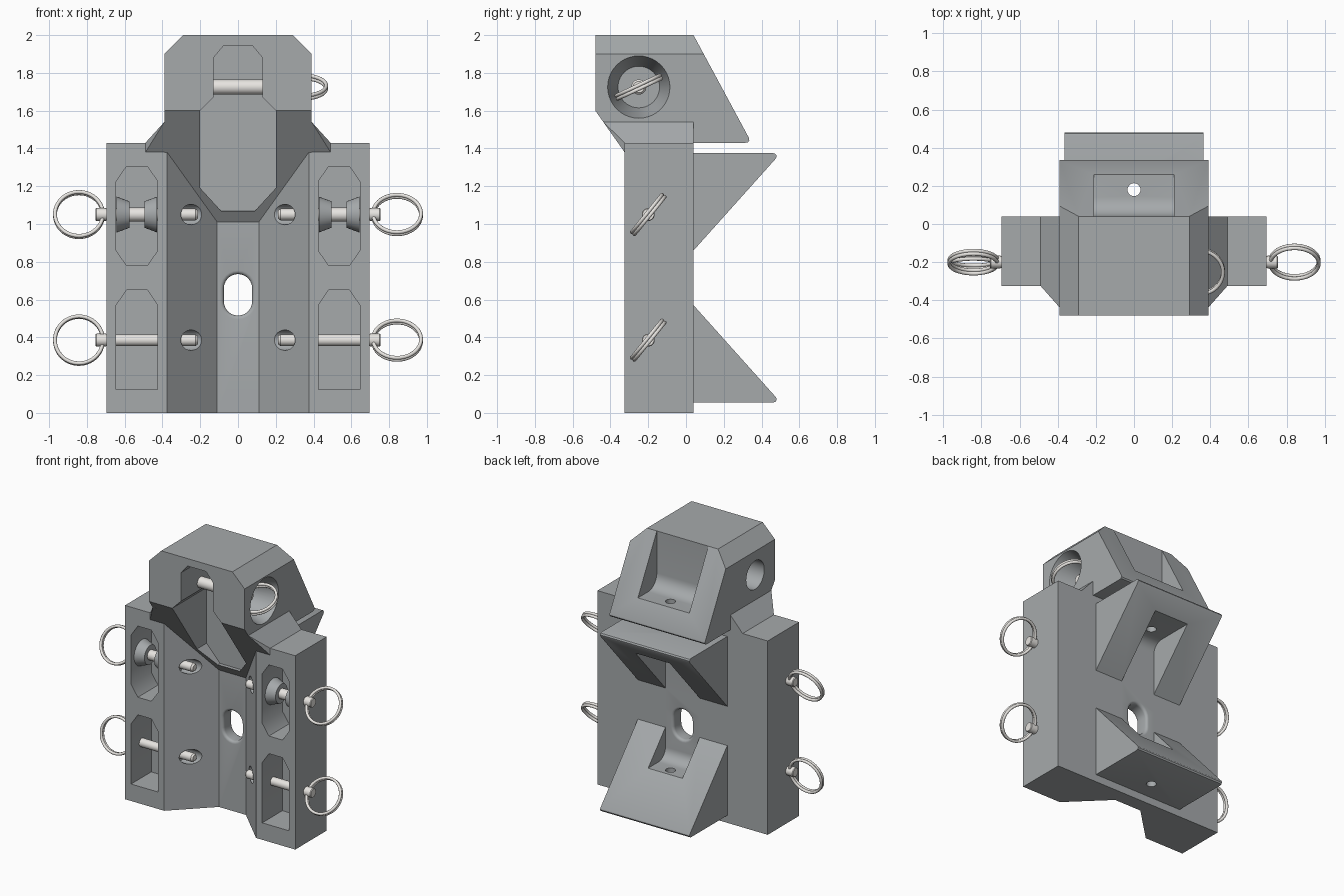
import bpy, bmesh
from math import sin, cos, pi, radians
from mathutils import Matrix

if "Cube" in bpy.data.objects:
    bpy.data.objects.remove(bpy.data.objects["Cube"])


def material(name, rgb):
    m = bpy.data.materials.new(name)
    m.diffuse_color = (*rgb, 1)
    m.use_nodes = True
    m.node_tree.nodes["Principled BSDF"].inputs["Base Color"].default_value = m.diffuse_color
    return m


DARK = material('dark_grey', (0.38, 0.40, 0.41))
LIGHT = material('light_metal', (0.80, 0.78, 0.75))


def finish(name, bm):
    bmesh.ops.recalc_face_normals(bm, faces=bm.faces)
    me = bpy.data.meshes.new(name)
    bm.to_mesh(me)
    bm.free()
    ob = bpy.data.objects.new(name, me)
    bpy.context.collection.objects.link(ob)
    return ob


def loft(name, rings):
    """Skin closed rings of points and cap both ends."""
    bm = bmesh.new()
    rows = [[bm.verts.new(p) for p in r] for r in rings]
    n = len(rows[0])
    for a, b in zip(rows, rows[1:]):
        for i in range(n):
            j = (i + 1) % n
            bm.faces.new((a[i], a[j], b[j], b[i]))
    bm.faces.new(rows[0])
    bm.faces.new(rows[-1])
    return finish(name, bm)


def prism(name, axis, pts, lo, hi):
    """Extrude a 2D profile along x (y,z), y (x,z) or z (x,y)."""
    put = {'x': lambda p, t: (t, p[0], p[1]),
           'y': lambda p, t: (p[0], t, p[1]),
           'z': lambda p, t: (p[0], p[1], t)}[axis]
    return loft(name, [[put(p, t) for p in pts] for t in (lo, hi)])


def lathe(name, axis, prof, a, b, n=32):
    """Turn (position, radius) pairs around an x or z axis."""
    rings = []
    for t, r in prof:
        circ = [(a + r * cos(2 * pi * i / n), b + r * sin(2 * pi * i / n)) for i in range(n)]
        rings.append([(t, u, v) if axis == 'x' else (u, v, t) for u, v in circ])
    return loft(name, rings)


def hull(name, pts):
    bm = bmesh.new()
    for p in pts:
        bm.verts.new(p)
    bmesh.ops.convex_hull(bm, input=bm.verts)
    return finish(name, bm)


def paint(ob, mat):
    """Shade smooth between sharp edges and set the colour."""
    ob.data.materials.clear()
    ob.data.materials.append(mat)
    bpy.ops.object.select_all(action='DESELECT')
    ob.select_set(True)
    bpy.context.view_layer.objects.active = ob
    bpy.ops.object.shade_smooth_by_angle(angle=radians(35))


def boolean(ob, other, op='DIFFERENCE'):
    m = ob.modifiers.new(op, 'BOOLEAN')
    m.operation, m.solver, m.object = op, 'EXACT', other
    bpy.context.view_layer.objects.active = ob
    bpy.ops.object.modifier_apply(modifier=m.name)
    bpy.data.objects.remove(other)


def ring(name, x, y, z, tilt, R=0.127, r=0.010, n=64, k=14):
    """Split ring of two coils; its plane holds x and a tilted upright."""
    bm = bmesh.new()
    for off in (-0.009, 0.009):
        rows = []
        for i in range(n):
            a = 2 * pi * i / n
            rows.append([bm.verts.new(((R + r * cos(c)) * cos(a), off + r * sin(c),
                                       (R + r * cos(c)) * sin(a)))
                         for c in (2 * pi * j / k for j in range(k))])
        for i in range(n):
            p, q = rows[i], rows[(i + 1) % n]
            for j in range(k):
                bm.faces.new((p[j], p[(j + 1) % k], q[(j + 1) % k], q[j]))
    bm.transform(Matrix.Translation((x, y, z)) @ Matrix.Rotation(-radians(tilt), 4, 'X'))
    paint(finish(name, bm), LIGHT)


def mirror_pts(half):
    return half + [(-x, z) for x, z in reversed(half)]


# Body with V channel
body = prism('body', 'z', mirror_pts([(0.695, 0.04), (0.695, -0.325), (0.375, -0.325),
                                      (0.11, -0.065)]), 0, 1.43)

# Head with slanted underside plugging the channel
head = prism('head', 'x', [(-0.48, 2), (0.04, 2), (0.333, 1.456), (0.335, 1.443), (0.328, 1.433),
                           (0.315, 1.43), (0.0, 1.43), (0.0, 0.918), (-0.48, 1.6)], -0.39, 0.39)
for s in (-1, 1):
    boolean(head, prism('cut', 'y', [(s * 0.28, 2.01), (s * 0.40, 1.89), (s * 0.40, 2.01)], -1, 1))
boolean(body, head, 'UNION')

# Side fairings between head and body
for s in (-1, 1):
    f = hull('fairing', [(s * x, y, z) for x, y, z in (
        (0.30, -0.438, 1.54), (0.39, -0.438, 1.54), (0.49, -0.325, 1.43), (0.49, -0.325, 1.38),
        (0.30, -0.325, 1.38), (0.30, 0.04, 1.54), (0.39, 0.04, 1.54), (0.49, 0.04, 1.43),
        (0.49, 0.04, 1.38), (0.30, 0.04, 1.38))])
    boolean(body, f, 'UNION')

# Rear wedges, mirrored about z = 0.715
wedge = [(0.0, 1.375), (0.462, 1.375), (0.474, 1.371), (0.48, 1.36), (0.477, 1.348),
         (0.04, 0.86), (0.0, 0.86)]
boolean(body, prism('wedge', 'x', wedge, -0.365, 0.365), 'UNION')
boolean(body, prism('wedge', 'x', [(y, 1.43 - z) for y, z in wedge], -0.365, 0.365), 'UNION')


# Rear pockets with a filleted inner corner, and their vertical holes
def rear_pocket(w, y0, floor, far, r):
    d = 1 if far > floor else -1
    arc = [(y0 + r - r * cos(a), floor + d * (r - r * sin(a)))
           for a in (pi / 2 * i / 8 for i in range(9))]
    boolean(body, prism('cut', 'x', arc + [(0.7, floor), (0.7, far), (y0, far)], -w, w))


rear_pocket(0.21, 0.04, 1.59, 2.1, 0.10)
rear_pocket(0.14, 0.04, 1.25, 0.72, 0.08)
rear_pocket(0.14, 0.04, 0.345, 0.71, 0.08)
for lo, hi in ((1.40, 1.65), (1.20, 1.40), (0.0, 0.38)):
    boolean(body, lathe('cut', 'z', [(lo, 0.034), (hi, 0.034)], 0, 0.18))

# Front slot of the head
boolean(body, prism('cut', 'y', mirror_pts([(0.09, 1.07), (0.2, 1.19), (0.2, 1.6), (0.13, 1.67),
                                            (0.13, 1.88), (0.075, 1.945)]), -0.6, -0.08))

# Side recesses of the head: funnel on the right, plain bore on the left
boolean(body, lathe('cut', 'x', [(0.21, 0.11), (0.39, 0.165), (0.5, 0.165)], -0.25, 1.725, 40))
boolean(body, lathe('cut', 'x', [(-0.5, 0.105), (-0.21, 0.105)], -0.25, 1.725, 40))


# Oblong hole through the channel floor, with rounded rims
def stadium(y, r):
    return [(r * cos(a), y, 0.625 + r * sin(a) + (0.035 if i < 13 else -0.035))
            for i, a in [(i, pi * (i if i < 13 else i - 1) / 12) for i in range(26)]]


R = 0.02
rim = [(R * sin(a), R * (1 - cos(a))) for a in (pi / 2 * i / 5 for i in range(6))]
rows = [(-0.2, 0.095)] + [(-0.065 + R - d, 0.075 + g) for d, g in reversed(rim)]
rows += [(0.04 - R + d, 0.075 + g) for d, g in rim] + [(0.1, 0.095)]
boolean(body, loft('cut', [stadium(y, r) for y, r in rows]))

# Front side pockets and pin bores
for s in (-1, 1):
    top = [(0.425, 0.57), (0.48, 0.65), (0.59, 0.65), (0.645, 0.57)]
    low = top + [(0.645, 0.125), (0.425, 0.125)]
    up = [(x, z + 0.655) for x, z in top] + [(0.645, 0.86), (0.59, 0.78), (0.48, 0.78), (0.425, 0.86)]
    for pts in (low, up):
        boolean(body, prism('cut', 'y', [(s * x, z) for x, z in pts], -0.5, -0.09))
    for z in (0.385, 1.05):
        boolean(body, lathe('cut', 'x', [(s * 0.12, 0.054), (s * 0.33, 0.054)], -0.2, z))
paint(body, DARK)

# Pins, roller flanges and split rings on both sides
for s, side in ((-1, 'left'), (1, 'right')):
    for z, lvl in ((0.385, 'lower'), (1.05, 'upper')):
        prof = [(0.213, 0.022), (0.225, 0.031), (0.70, 0.031), (0.70, 0.034),
                (0.75, 0.034), (0.755, 0.030)]
        paint(lathe(f'{side}_{lvl}_pin', 'x', [(s * x, r) for x, r in prof], -0.2, z), LIGHT)
        tilt = 39 if s > 0 else (24 if lvl == 'upper' else 12)
        ring(f'{side}_{lvl}_ring', s * 0.842, -0.2, z, tilt)
    for end, prof in (('inner', [(0.428, 0.095), (0.495, 0.07)]),
                      ('outer', [(0.642, 0.095), (0.575, 0.07)])):
        paint(lathe(f'{side}_{end}_flange', 'x', [(s * x, r) for x, r in prof], -0.2, 1.05), DARK)
    paint(lathe(f'{side}_roller', 'x', [(s * 0.46, 0.037), (s * 0.61, 0.037)], -0.2, 1.05), LIGHT)

# Head pin and its ring
paint(lathe('head_pin', 'x', [(-0.26, 0.03), (-0.25, 0.04), (0.27, 0.04), (0.28, 0.03)],
            -0.25, 1.725), LIGHT)
ring('head_ring', 0.34, -0.25, 1.725, 65)
